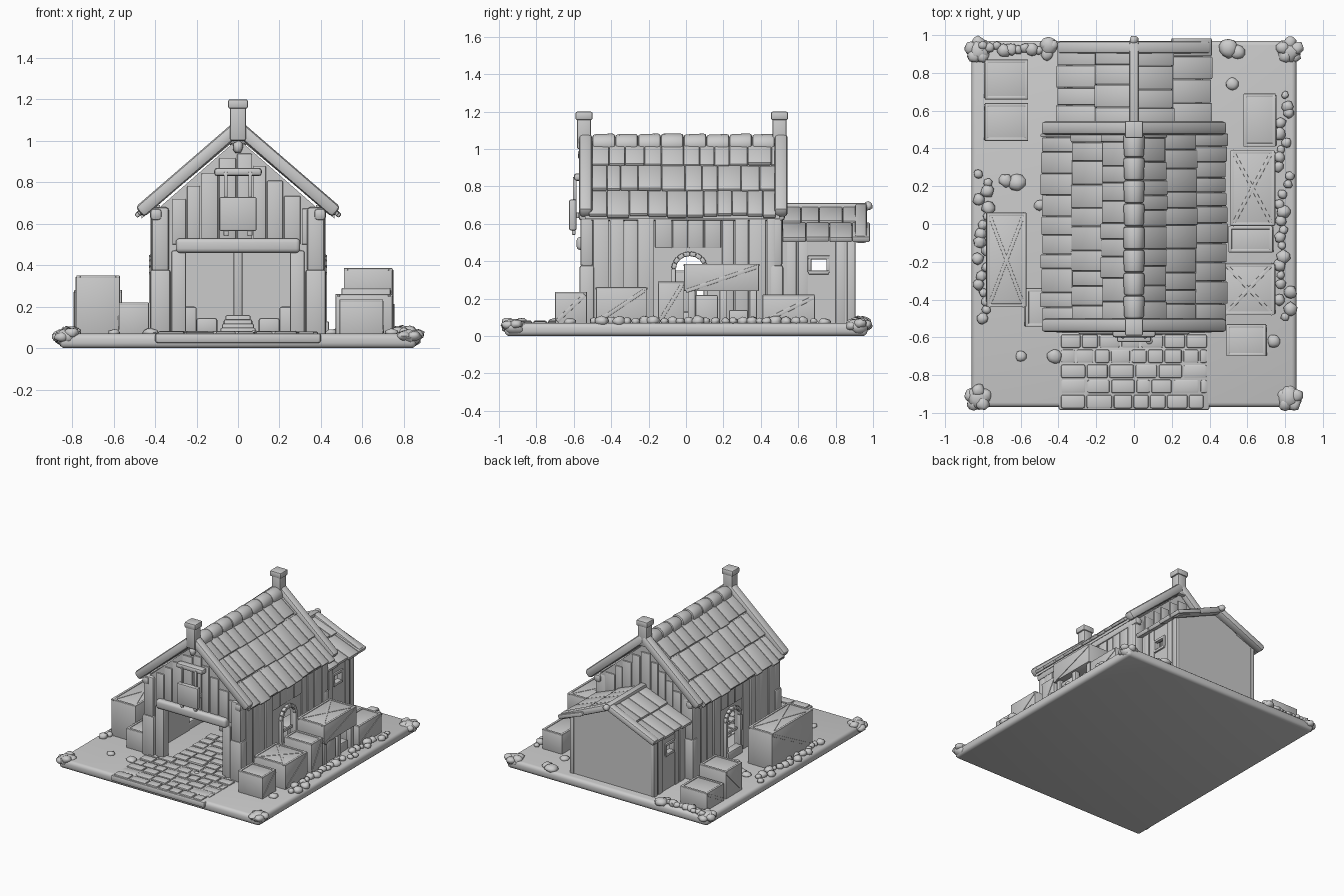
import bpy, bmesh, math, random
from mathutils import Vector, Matrix

if "Cube" in bpy.data.objects:
    bpy.data.objects.remove(bpy.data.objects["Cube"])

random.seed(4)
R = random.uniform


def finish(bm, name, angle=40):
    bmesh.ops.recalc_face_normals(bm, faces=bm.faces)
    me = bpy.data.meshes.new(name)
    bm.to_mesh(me)
    bm.free()
    me.shade_smooth()
    me.set_sharp_from_angle(angle=math.radians(angle))
    ob = bpy.data.objects.new(name, me)
    bpy.context.collection.objects.link(ob)
    return ob


def block(name, matrix, size, bev=0.008, seg=2):
    bm = bmesh.new()
    bmesh.ops.create_cube(bm, size=1, matrix=Matrix.Diagonal((*size, 1)))
    bev = min(bev, 0.45 * min(size))
    if bev > 0:
        bmesh.ops.bevel(bm, geom=bm.edges[:], offset=bev, segments=seg, profile=0.5, affect='EDGES')
    bmesh.ops.transform(bm, matrix=matrix, verts=bm.verts)
    return finish(bm, name)


def box(name, x0, x1, y0, y1, z0, z1, bev=0.008, seg=2):
    c = Matrix.Translation(((x0 + x1) / 2, (y0 + y1) / 2, (z0 + z1) / 2))
    return block(name, c, (abs(x1 - x0), abs(y1 - y0), abs(z1 - z0)), bev, seg)


def beam(name, p, q, w, h, side=(0, 1, 0), bev=0.012):
    """Bar from p to q, w wide along side and h thick."""
    p, q, a = Vector(p), Vector(q), Vector(side)
    d = (q - p).normalized()
    a = (a - d * a.dot(d)).normalized()
    n = d.cross(a)
    m = Matrix((d, a, n)).transposed().to_4x4()
    m.translation = (p + q) / 2
    return block(name, m, ((q - p).length, w, h), bev)


def panel(name, pts, axis, a, b):
    """Outline in (x,z) or (y,z), extruded along y or x from a to b."""
    put = (lambda u, v: (u, a, v)) if axis == 'y' else (lambda u, v: (a, u, v))
    bm = bmesh.new()
    f = bm.faces.new([bm.verts.new(put(u, v)) for u, v in pts])
    ext = bmesh.ops.extrude_face_region(bm, geom=[f])['geom']
    vec = (0, b - a, 0) if axis == 'y' else (b - a, 0, 0)
    bmesh.ops.translate(bm, vec=vec, verts=[g for g in ext if isinstance(g, bmesh.types.BMVert)])
    return finish(bm, name, 20)


def rock(name, x, y, z, r, flat=0.7):
    bm = bmesh.new()
    bmesh.ops.create_icosphere(bm, subdivisions=2, radius=r)
    for v in bm.verts:
        v.co *= R(0.84, 1.1)
        v.co.z *= flat
        v.co += Vector((x, y, z))
    finish(bm, name, 60)


# Base slab and lumpy corner stones
box('base_slab', -.86, .86, -.97, .97, 0, .07, .025, 3)
for sx in (-1, 1):
    for sy in (-1, 1):
        rock('corner_stone', sx * .82, sy * .915, .05, .065)
        for k in range(5):
            a = k * 1.257 + .3
            rock('corner_stone', sx * .825 + .04 * math.cos(a), sy * .92 + .04 * math.sin(a), R(.05, .075), .036)

# Cobbled path running into the barn
box('path_bed', -.4, .4, -.985, -.5, .025, .072, .012)
y = -.98
while y < -.1:
    x, half = -.39, (.39 if y < -.57 else .22)
    x = -half
    while x < half - .04:
        w = min(R(.08, .15), half - x)
        box('path_cobble', x + .004, x + w - .004, y + .004, y + .076, .05, R(.075, .084), .01)
        x += w
    y += .08

# Small stones and tufts along the yard edges
for i in range(26):
    rock('edge_tuft', R(.76, .83), -.5 + i * .047 + R(-.01, .01), .08, R(.02, .038), .8)
for i in range(18):
    rock('edge_tuft', -R(.77, .83), -.5 + i * .045, .08, R(.02, .036), .8)
for i in range(11):
    rock('edge_tuft', -.8 + i * .037, .93 + R(-.02, .02), .08, R(.022, .04), .8)
for x, y, r in ((.5, .93, .05), (.55, .91, .04), (.52, .74, .035), (-.62, .22, .045), (-.68, .23, .035),
                (-.6, -.7, .03), (-.42, -.7, .04), (-.45, .94, .05), (.45, -.45, .03), (.74, -.62, .035),
                (-.5, .1, .03), (-.46, .9, .035), (.08, -.62, .02)):
    rock('yard_stone', x, y, .075, r, .6)

# Main gable walls: front with a doorway, back solid
panel('front_wall', [(-.4, .06), (-.25, .06), (-.25, .47), (.25, .47), (.25, .06), (.4, .06),
                     (.4, .66), (0, 1.01), (-.4, .66)], 'y', -.54, -.5)
panel('back_wall', [(-.4, .06), (.4, .06), (.4, .66), (0, 1.01), (-.4, .66)], 'y', .47, .51)

# Side walls with an arched doorway, vertical planks and arch trim
arch = [(.02 + .08 * math.cos(t * math.pi / 8), .36 + .08 * math.sin(t * math.pi / 8)) for t in range(9)]
for s in (-1, 1):
    panel('side_wall', [(-.52, .06), (-.06, .06)] + arch[::-1] + [(.1, .06), (.49, .06), (.49, .69), (-.52, .69)],
          'x', s * .375, s * .405)
    y = -.5
    while y < .46:
        w = R(.06, .1)
        z0 = .47 if y < .12 and y + w > -.08 else .07
        box('side_plank', s * .39, s * R(.411, .422), y + .003, min(y + w, .48) - .003, z0, .68, .005)
        y += w
    ring = [(-.065, .07)] + [(.02 + (u - .02) * 1.08, v) for u, v in arch[::-1]] + [(.105, .07)]
    for (u, v), (u2, v2) in zip(ring, ring[1:]):
        beam('arch_trim', (s * .415, u, v), (s * .415, u2, v2), .03, .025, (1, 0, 0), .006)
    box('arch_sill', s * .38, s * .44, -.07, .11, .06, .13, .01)
    box('arch_rail', s * .385, s * .4, -.06, .1, .24, .26, .004)
    # Corner posts in two lengths and the purlin under the eave
    for y0, y1 in ((-.57, -.49), (.45, .52)):
        box('corner_post_lower', s * .325, s * .425, y0, y1, .06, .38, .015)
        box('corner_post_upper', s * .333, s * .417, y0 + .005, y1 - .005, .37, .68, .015)
    box('eave_purlin', s * .365, s * .425, -.575, .53, .615, .675, .02)
    box('door_jamb', s * .25, s * .32, -.555, -.49, .06, .47, .008)

# Gable boarding
for yy, top in ((-.55, -.53), (.505, .52)):
    x = -.32
    while x < .31:
        w = R(.06, .09)
        h = 1.0 - max(abs(x), abs(x + w)) * .875
        box('gable_plank', x + .003, x + w - .003, yy, top + R(-.004, .002), .5, h, .005)
        x += w

# Lintel, crossbar and hanging sign board
box('door_lintel', -.3, .3, -.585, -.52, .46, .53, .02, 3)
box('sign_crossbar', -.115, .115, -.6, -.54, .83, .87, .015)
for s in (-1, 1):
    box('sign_hanger', s * .05, s * .068, -.605, -.585, .71, .85, .004)
    box('sign_peg', s * .045, s * .07, -.61, -.59, .54, .58, .006)
    box('sign_arm', s * .055, s * .075, -.6, -.53, .63, .66, .006)
box('sign_board', -.09, .09, -.625, -.585, .565, .73, .01)
rock('gable_knob', 0, -.555, .97, .025, 1.3)

# Main roof: three overlapping courses of planks on each side
run, drop = Vector((.48, 0, -.405)), .645
length = run.length
d = run.normalized()
for s in (-1, 1):
    panel('roof_deck', [(0, 1.04), (s * .465, .65), (s * .465, .625), (0, 1.015)], 'y', -.54, .5)
    for c in range(3):
        y = -.52
        while y < .47:
            w = min(R(.07, .13), .48 - y)
            if w < .02:
                break
            a = d * (length * c / 3)
            b = d * (length * (c + 1) / 3 + R(0, .018))
            za, zb = 1.04 + R(-.002, .002), 1.053 + R(-.002, .003)
            beam('roof_plank', (s * a.x, y + w / 2, za + a.z), (s * b.x, y + w / 2, zb + b.z), w - .002, .022, bev=.006)
            y += w
    # Barge beams on both gables
    for yb in (-.537, .508):
        beam('barge_beam', (0, yb, 1.065), (s * .475, yb, .655), .072, .065, bev=.02)

# Ridge caps and the two end posts
for i in range(8):
    bm = bmesh.new()
    bmesh.ops.create_cone(bm, cap_ends=True, segments=14, radius1=.058, radius2=R(.052, .058), depth=.122,
                          matrix=Matrix.Translation((0, -.44 + i * .122, 1.024 + R(-.003, .003))) @ Matrix.Rotation(math.pi / 2, 4, 'X'))
    bmesh.ops.bevel(bm, geom=[e for e in bm.edges if len([f for f in e.link_faces if len(f.verts) > 4]) == 1],
                    offset=.015, segments=2, profile=.5, affect='EDGES')
    finish(bm, 'ridge_cap')
for yb in (-.545, .5):
    box('ridge_post', -.038, .038, yb - .038, yb + .038, 1.0, 1.18, .01)
    box('ridge_post_cap', -.048, .048, yb - .046, yb + .046, 1.155, 1.2, .01)

# Rear annex: gable wall and side walls built round a small window
panel('annex_back_wall', [(-.355, .05), (.355, .05), (.355, .52), (0, .675), (-.355, .52)], 'y', .87, .9)
for s in (-1, 1):
    a, b = s * .325, s * .355
    box('annex_wall', a, b, .5, .67, .05, .53, 0)
    box('annex_wall', a, b, .75, .89, .05, .53, 0)
    box('annex_wall', a, b, .67, .75, .05, .35, 0)
    box('annex_wall', a, b, .67, .75, .42, .53, 0)
    for z in (.34, .42):
        box('window_trim', s * .34, s * .367, .655, .765, z - .01, z + .01, .004)
    for y in (.66, .76):
        box('window_trim', s * .34, s * .365, y - .01, y + .01, .34, .43, .004)
    box('annex_corner', s * .33, s * .362, .86, .905, .05, .53, .008)
    for y in (.54, .6, .8):
        box('annex_plank', s * .34, s * .361, y, y + .05, .06, .53, .004)
    # Annex roof courses and barge beam
    for c in range(2):
        y = .515
        while y < .9:
            w = R(.08, .13)
            x0, x1 = c * .2, (c + 1) * .2 + R(0, .012)
            beam('annex_roof_plank', (s * x0, y + w / 2, .682 - x0 * .44), (s * x1, y + w / 2, .695 - x1 * .44),
                 w - .002, .03, bev=.006)
            y += w
    beam('annex_barge_beam', (0, .935, .69), (s * .4, .935, .515), .065, .05, bev=.016)
box('annex_ridge', -.025, .025, .51, .97, .675, .712, .012)
rock('annex_finial', 0, .975, .695, .025, 1)

# Inside: rear post, step stack and low boxes
box('inner_post', -.022, .022, .42, .47, .07, .9, .008)
for i in range(4):
    box('inner_step', -.085 + i * .008, .085 - i * .008, -.06 + i * .08, .3, .06, .1 + i * .02, .01)
for s in (-1, 1):
    box('inner_box', s * .1, s * .2, .05, .18, .07, .145, .01)
    box('inner_box', s * .2, s * .32, .15, .35, .07, .2, .01)


# Crates with raised lid edges and crossed braces
def crate(x0, x1, y0, y1, z1, z0=.06, cross=False):
    box('crate', x0, x1, y0, y1, z0, z1 - .004, .006)
    t, out = .018, (x1 if x0 > 0 else x0)
    for u in (x0 + t / 2, x1 - t / 2):
        beam('crate_rim', (u, y0, z1 - .005), (u, y1, z1 - .005), t, .012, (1, 0, 0), .003)
    for v in (y0 + t / 2, y1 - t / 2):
        beam('crate_rim', (x0, v, z1 - .005), (x1, v, z1 - .005), t, .012, (0, 1, 0), .003)
    zb = max(z0, .08)
    beam('crate_brace', (out, y0 + .01, zb), (out, y1 - .01, z1 - .015), .008, .02, (1, 0, 0), .002)
    if cross:
        for a, b in ((y0, y1), (y1, y0)):
            beam('crate_brace', (x0 + .01, a, z1 - .006), (x1 - .01, b, z1 - .006), .018, .01, (0, 1, 0), .002)


crate(.58, .75, .41, .69, .22)
crate(.51, .745, -.01, .39, .385, .24, True)
crate(.5, .735, -.15, -.01, .29)
crate(.47, .745, -.48, -.21, .26, cross=True)
crate(.49, .7, -.7, -.53, .235)
crate(-.79, -.56, .66, .87, .2)
crate(-.79, -.56, .44, .64, .28)
crate(-.78, -.57, -.44, .06, .35, cross=True)
crate(-.575, -.43, -.545, -.34, .22)

# Legs and stored boxes under the raised crate
for x in (.54, .71):
    for y in (.03, .2, .36):
        box('crate_leg', x - .02, x + .02, y - .02, y + .02, .06, .25, .006)
box('stored_box', .56, .72, .05, .17, .06, .22, .008)
box('stored_box', .57, .71, .23, .33, .06, .14, .008)
